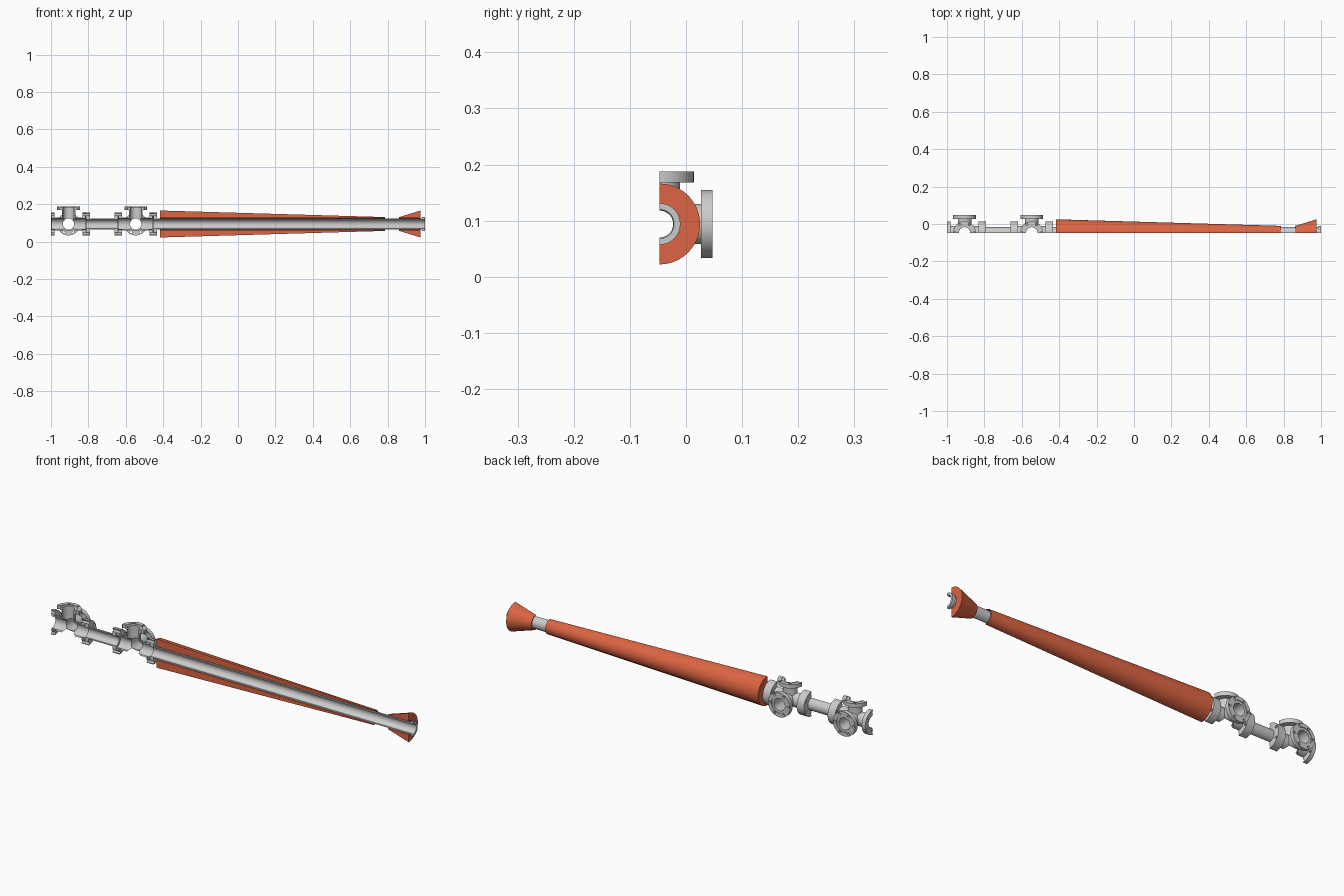
import bpy, bmesh
from math import pi, sin, cos
from mathutils import Vector, Matrix

if "Cube" in bpy.data.objects:
    bpy.data.objects.remove(bpy.data.objects["Cube"])

AX_Y, AX_Z = -0.047, 0.094      # pipe axis, which is also the section plane
REACH = 0.094                   # cross centre to flange face
FR, FT = 0.061, 0.02            # flange radius and thickness
STUB, BORE = 0.036, 0.030       # cross tube radii
TUBE, TBORE = 0.030, 0.024      # slim tube radii
SEG = 48

orange = bpy.data.materials.new("orange")
orange.diffuse_color = (0.72, 0.13, 0.055, 1)
orange.use_nodes = True
orange.node_tree.nodes["Principled BSDF"].inputs["Base Color"].default_value = orange.diffuse_color


def revolve(name, profile, direction=(1, 0, 0), origin=(0, AX_Y, AX_Z), seg=SEG, closed=False):
    """Lathe (along, radius) points round a direction; closed makes a hollow ring."""
    bm = bmesh.new()
    rings = [[bm.verts.new((r * cos(2 * pi * i / seg), r * sin(2 * pi * i / seg), t))
              for i in range(seg)] for t, r in profile]
    pairs = list(zip(rings, rings[1:] + rings[:1])) if closed else list(zip(rings, rings[1:]))
    for a, b in pairs:
        for i in range(seg):
            j = (i + 1) % seg
            bm.faces.new((a[i], a[j], b[j], b[i]))
    if not closed:
        bm.faces.new(rings[0])
        bm.faces.new(rings[-1])
    bmesh.ops.recalc_face_normals(bm, faces=bm.faces)
    rot = Vector((0, 0, 1)).rotation_difference(Vector(direction)).to_matrix().to_4x4()
    bm.transform(Matrix.Translation(origin) @ rot)
    me = bpy.data.meshes.new(name)
    bm.to_mesh(me)
    bm.free()
    ob = bpy.data.objects.new(name, me)
    bpy.context.collection.objects.link(ob)
    return ob


def combine(ob, others, op):
    """Apply booleans and remove the helper objects."""
    for o in others:
        m = ob.modifiers.new("bool", 'BOOLEAN')
        m.operation, m.solver, m.object = op, 'EXACT', o
    bpy.context.view_layer.update()
    me = bpy.data.meshes.new_from_object(ob.evaluated_get(bpy.context.evaluated_depsgraph_get()))
    ob.modifiers.clear()
    ob.data = me
    me.name = ob.name
    for o in others:
        bpy.data.objects.remove(o)


def bolt_holes(origin, direction, count=6, circle=0.051, r=0.006):
    """Through holes for one flange, its outer face at origin, pointing along direction."""
    d = Vector(direction)
    u = Vector((1, 0, 0)) if d.z or d.y else Vector((0, 0, 1))
    v = d.cross(u)
    return [revolve("hole", [(-0.03, r), (0.01, r)], d,
                    Vector(origin) + circle * (cos(a) * u + sin(a) * v), 12)
            for a in (2 * pi * i / count for i in range(count))]


def finish(ob, mat=None):
    """Cut the front half away and shade smooth with sharp edges."""
    bpy.ops.mesh.primitive_cube_add(size=1, location=(0, AX_Y - 0.5, AX_Z))
    box = bpy.context.object
    box.scale = (4, 1, 1)
    combine(ob, [box], 'DIFFERENCE')
    if mat:
        ob.data.materials.clear()
        ob.data.materials.append(mat)
    bpy.ops.object.select_all(action='DESELECT')
    ob.select_set(True)
    bpy.context.view_layer.objects.active = ob
    bpy.ops.object.shade_smooth_by_angle(angle=0.6)


# six-way crosses
f = REACH - FT
cross_profile = [(-REACH, FR), (-f, FR), (-f, STUB), (f, STUB), (f, FR), (REACH, FR)]
for name, x in (("end_cross", -0.906), ("inner_cross", -0.547)):
    c = Vector((x, AX_Y, AX_Z))
    axes = ((1, 0, 0), (0, 1, 0), (0, 0, 1))
    body, *arms = [revolve(name, cross_profile, a, c) for a in axes]
    combine(body, arms, 'UNION')
    cutters = [revolve("bore", [(-0.2, BORE), (0.2, BORE)], a, c) for a in axes]
    for d in ((1, 0, 0), (-1, 0, 0), (0, 1, 0), (0, 0, 1), (0, 0, -1)):
        face = c + REACH * Vector(d)
        cutters.append(revolve("recess", [(-0.003, 0.042), (0.01, 0.042)], d, face))
        cutters += bolt_holes(face, d)
    combine(body, cutters, 'DIFFERENCE')
    finish(body)

# connecting tube with a flange at each end
a, b = -0.812, -0.641
link = revolve("connecting_tube", [(a, TBORE), (a, FR), (a + FT, FR), (a + FT, TUBE),
               (b - FT, TUBE), (b - FT, FR), (b, FR), (b, TBORE)], closed=True)
combine(link, bolt_holes((a, AX_Y, AX_Z), (-1, 0, 0)) + bolt_holes((b, AX_Y, AX_Z), (1, 0, 0)),
        'DIFFERENCE')
finish(link)

# long tube: large flange at the cross, small recessed flange at the far end
a = -0.453
tube = revolve("long_tube", [(a, TBORE), (a, FR), (a + FT, FR), (a + FT, TUBE), (0.985, TUBE),
               (0.985, 0.037), (1.0, 0.037), (1.0, 0.026), (0.995, TBORE)], closed=True)
combine(tube, bolt_holes((a, AX_Y, AX_Z), (-1, 0, 0)), 'DIFFERENCE')
finish(tube)

# orange tapered sleeves
for name, x0, r0, x1, r1 in (("long_cone", -0.416, 0.072, 0.785, 0.037),
                             ("flared_cone", 0.862, 0.037, 0.976, 0.072)):
    cone = revolve(name, [(x0, 0.033), (x0, r0), (x1, r1), (x1, 0.033)], closed=True)
    finish(cone, orange)
